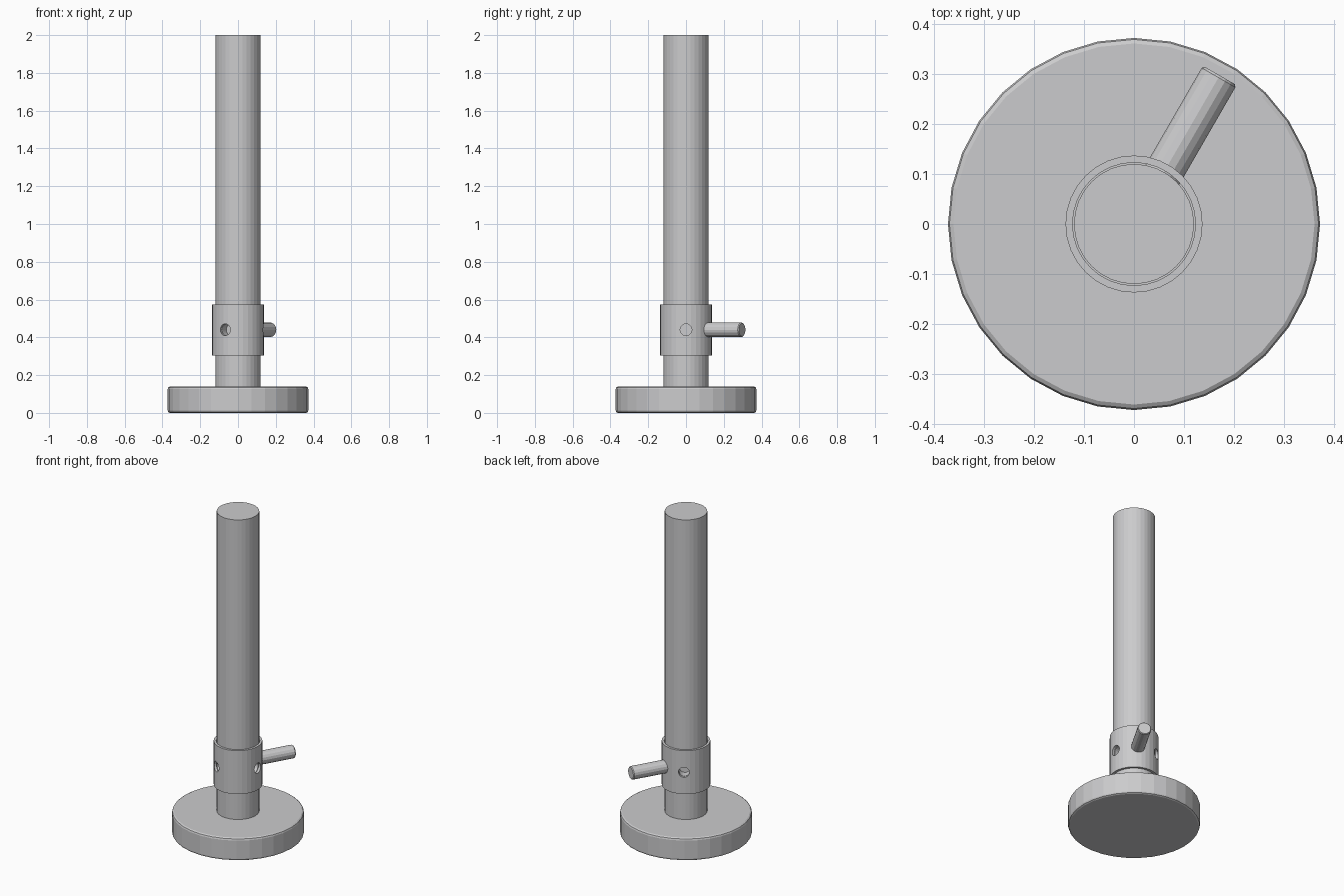
import bpy, bmesh, math
from mathutils import Vector

if "Cube" in bpy.data.objects:
    bpy.data.objects.remove(bpy.data.objects["Cube"])

metal = bpy.data.materials.new("grey metal")
metal.diffuse_color = (0.6, 0.6, 0.61, 1)
metal.use_nodes = True
metal.node_tree.nodes["Principled BSDF"].inputs["Base Color"].default_value = metal.diffuse_color


def lathe(name, profile, sides=32, closed=False):
    """Spin a (radius, z) profile about z; open profiles get flat end caps."""
    bm = bmesh.new()
    rings = [[bm.verts.new((r * math.cos(2 * math.pi * i / sides),
                            r * math.sin(2 * math.pi * i / sides), z))
              for i in range(sides)] for r, z in profile]
    pairs = list(zip(rings, rings[1:]))
    if closed:
        pairs.append((rings[-1], rings[0]))
    else:
        bm.faces.new(rings[0])
        bm.faces.new(rings[-1])
    for a, b in pairs:
        for i in range(sides):
            j = (i + 1) % sides
            bm.faces.new((a[i], a[j], b[j], b[i]))
    bmesh.ops.recalc_face_normals(bm, faces=bm.faces)
    mesh = bpy.data.meshes.new(name)
    bm.to_mesh(mesh)
    bm.free()
    ob = bpy.data.objects.new(name, mesh)
    mesh.materials.append(metal)
    bpy.context.collection.objects.link(ob)
    return ob


def lay_outward(ob, degrees, z):
    """Turn a lathed part so its axis points outward at the given bearing."""
    a = math.radians(degrees)
    ob.rotation_euler = Vector((math.cos(a), math.sin(a), 0)).to_track_quat('Z', 'Y').to_euler()
    ob.location.z = z


def cut(ob, cutter):
    mod = ob.modifiers.new("hole", 'BOOLEAN')
    mod.operation = 'DIFFERENCE'
    mod.solver = 'EXACT'
    mod.object = cutter


# Heavy round foot with softened rims
lathe("base", [(0.361, 0), (0.369, 0.004), (0.372, 0.012),
               (0.372, 0.126), (0.369, 0.135), (0.361, 0.14)])

# Upright barrel
barrel = lathe("barrel", [(0.12, 0.135), (0.12, 2.0)])

# Loose air collar around the barrel
collar = lathe("air_collar", [(0.123, 0.305), (0.137, 0.305),
                              (0.137, 0.575), (0.123, 0.575)], closed=True)

# Three air holes through the collar and into the barrel
for k in range(3):
    cutter = lathe(f"hole_cutter_{k}", [(0.031, 0.07), (0.031, 0.2)], 20)
    lay_outward(cutter, 120 * k, 0.44)
    cutter.hide_render = True
    cutter.hide_viewport = True
    cutter.display_type = 'WIRE'
    cut(barrel, cutter)
    cut(collar, cutter)

# Side inlet pipe with a slightly eased end
pipe = lathe("inlet_pipe", [(0.039, 0.1), (0.039, 0.338), (0.035, 0.343)], 16)
lay_outward(pipe, 60, 0.44)
